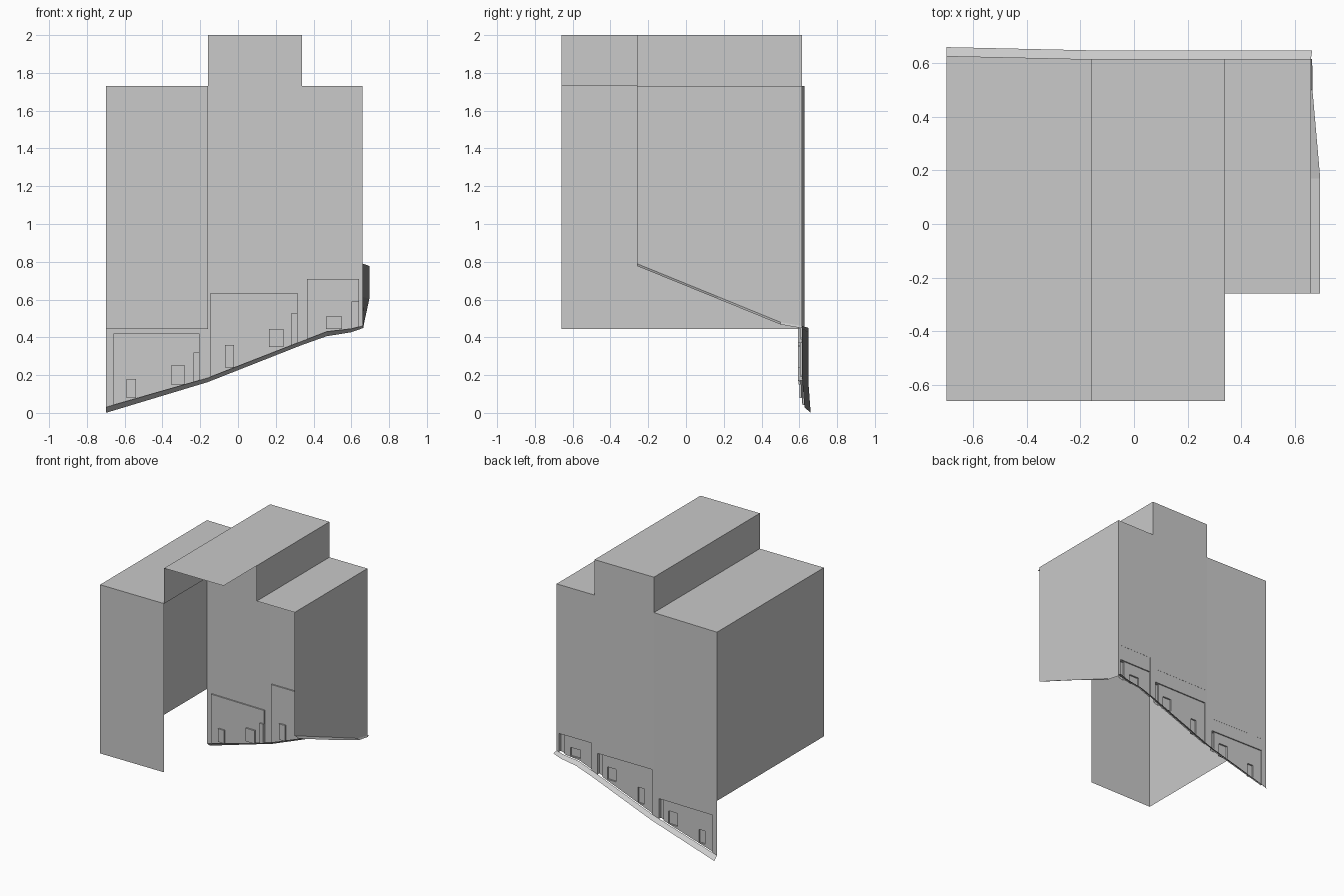
import bpy, bmesh

if "Cube" in bpy.data.objects:
    bpy.data.objects.remove(bpy.data.objects["Cube"])

grey = bpy.data.materials.new("plain grey")
grey.diffuse_color = (0.588, 0.588, 0.588, 1)
grey.use_nodes = True
grey.node_tree.nodes["Principled BSDF"].inputs["Base Color"].default_value = grey.diffuse_color

XL, XM, XS, XR = -0.70, -0.16, 0.34, 0.66      # bay boundaries
YF, YR, YB = -0.66, -0.26, 0.615               # front, right bay front, back
LOW, HIGH, CUT = 1.73, 2.0, 0.445              # roof heights, underside of raised walls

# street level along the back wall: x, inner z, drop to kerb
STREET = [(-0.70, 0.03, 0.03), (-0.16, 0.185, 0.022), (0.34, 0.38, 0.02),
          (0.47, 0.43, 0.024), (0.60, 0.445, 0.018), (0.66, 0.46, 0.01)]


def street(x):
    for (xa, za, _), (xb, zb, _) in zip(STREET, STREET[1:]):
        if x <= xb + 1e-6:
            return za + (zb - za) * (x - xa) / (xb - xa)
    return STREET[-1][1]


def back(x):
    """The left bay's back wall is slightly skewed."""
    return YB + max(0, XM - x) / (XM - XL) * 0.012


def sheet(name, polys, inset=0, depth=0):
    bm = bmesh.new()
    for p in polys:
        bm.faces.new([bm.verts.new(v) for v in p])
    bmesh.ops.remove_doubles(bm, verts=bm.verts, dist=1e-5)
    bm.normal_update()
    if inset:
        bmesh.ops.inset_region(bm, faces=bm.faces[:], thickness=inset, depth=0)
        for f in bm.faces[:]:
            if all(not e.is_boundary for e in f.edges):
                for v in f.verts:
                    v.co.z -= depth
                break
    me = bpy.data.meshes.new(name)
    bm.to_mesh(me)
    bm.free()
    me.materials.append(grey)
    ob = bpy.data.objects.new(name, me)
    bpy.context.collection.objects.link(ob)
    return ob


def wall_x(name, x, pts, flip=False):
    p = [(x, y, z) for y, z in pts]
    return sheet(name, [p[::-1] if flip else p])


def shop_wall(name, x0, x1, top, panel, openings):
    """Back wall of one bay: recessed shopfront with deeper doors and windows."""
    px0, px1, ptop = panel
    xs = sorted({x0, x1, px0, px1} | {v for o in openings for v in o[:2]}
                | {s[0] for s in STREET if x0 < s[0] < x1})
    zs = sorted({0, top, ptop} | {v for o in openings for v in o[2:]})

    def depth(i, j):
        if not (0 <= i < len(xs) - 1 and 0 <= j < len(zs) - 1):
            return None
        x, z = (xs[i] + xs[i + 1]) / 2, (zs[j] + zs[j + 1]) / 2
        if any(a < x < b and c < z < d for a, b, c, d in openings):
            return 0.022
        return 0.010 if px0 < x < px1 and z < ptop else 0.0

    def pt(i, j, d):
        return (xs[i], back(xs[i]) - d, max(zs[j], street(xs[i])))

    polys = []
    for i in range(len(xs) - 1):
        for j in range(len(zs) - 1):
            if zs[j + 1] <= min(street(xs[i]), street(xs[i + 1])):
                continue
            d = depth(i, j)
            polys.append([pt(i + 1, j, d), pt(i, j, d), pt(i, j + 1, d), pt(i + 1, j + 1, d)])
            for n, a, b in ((depth(i + 1, j), (i + 1, j), (i + 1, j + 1)),
                            (depth(i, j + 1), (i, j + 1), (i + 1, j + 1))):
                if n is not None and n != d:      # reveal between two depths
                    polys.append([pt(*a, d), pt(*b, d), pt(*b, n), pt(*a, n)])
    # drop slivers flattened by the slope
    ok = []
    for p in polys:
        q = [v for k, v in enumerate(p)
             if sum((v[c] - p[k - 1][c]) ** 2 for c in range(3)) > 1e-9]
        if len(q) > 2:
            ok.append(q)
    sheet(name, ok)


def sign_board(name, x0, x1, z0, z1):
    a, b = 0.010, 0.001
    o = [(x, back(x) - b, z) for x, z in ((x1, z0), (x0, z0), (x0, z1), (x1, z1))]
    n = [(x, y - a + b, z) for x, y, z in o]
    sheet(name, [o] + [[o[k], n[k], n[(k + 1) % 4], o[(k + 1) % 4]] for k in (0, 1, 3)])


# back walls with shopfronts (door first, then windows: x0, x1, z0, z1)
BAYS = [
    ("left", XL, XM, LOW, (-0.66, -0.205, 0.42),
     [(-0.235, -0.205, 0, 0.32), (-0.355, -0.28, 0.15, 0.25), (-0.59, -0.54, 0.08, 0.18)]),
    ("middle", XM, XS, HIGH, (-0.145, 0.315, 0.635),
     [(0.28, 0.315, 0, 0.525), (0.165, 0.24, 0.35, 0.445), (-0.07, -0.02, 0.24, 0.36)]),
    ("right", XS, XR, LOW, (0.365, 0.64, 0.71),
     [(0.60, 0.64, 0, 0.59), (0.465, 0.55, 0.445, 0.51)]),
]
for side, x0, x1, top, panel, openings in BAYS:
    shop_wall(side + "_back_wall", x0, x1, top, panel, openings)
    sign_board(side + "_sign_board", panel[0], panel[1], openings[0][3] + 0.005, panel[2])
    # roof with a shallow parapet recess
    yf = YR if side == "right" else YF
    sheet(side + "_roof", [[(x0, yf, top), (x1, yf, top), (x1, back(x1), top),
                            (x0, back(x0), top)]], 0.042, 0.012)

# raised outer walls
wall_x("left_wall", XL, [(YF, CUT), (YF, LOW), (back(XL), LOW), (back(XL), CUT)])
sheet("left_front_wall", [[(XL, YF, CUT), (XM, YF, CUT), (XM, YF, LOW), (XL, YF, LOW)]])
wall_x("right_wall", XR, [(YR, 0.79), (0.50, 0.48), (YB, 0.46), (YB, LOW), (YR, LOW)])

# side walls of the taller middle bay
wall_x("step_left_wall", XM, [(YF, LOW), (YF, HIGH), (YB, HIGH), (YB, LOW)])
wall_x("step_right_wall", XS, [(YR, LOW), (YR, HIGH), (YB, HIGH), (YB, LOW)], True)

# sloping pavement along the back
inner = [(x, back(x), z) for x, z, d in STREET]
outer = [(x + (0.005 if x == XR else 0), back(x) + 0.033, z - d) for x, z, d in STREET]
sheet("back_pavement", [[inner[k], inner[k + 1], outer[k + 1], outer[k]]
                        for k in range(len(inner) - 1)])

# narrow pavement along the right side
SIDE = [(YR, 0.79, 0.035), (0.17, 0.615, 0.035), (0.50, 0.48, 0.006), (YB, 0.46, 0.005)]
sheet("side_pavement", [[(XR, ya, za), (XR + wa, ya, za - 0.012),
                         (XR + wb, yb, zb - 0.012), (XR, yb, zb)]
                        for (ya, za, wa), (yb, zb, wb) in zip(SIDE, SIDE[1:])])
